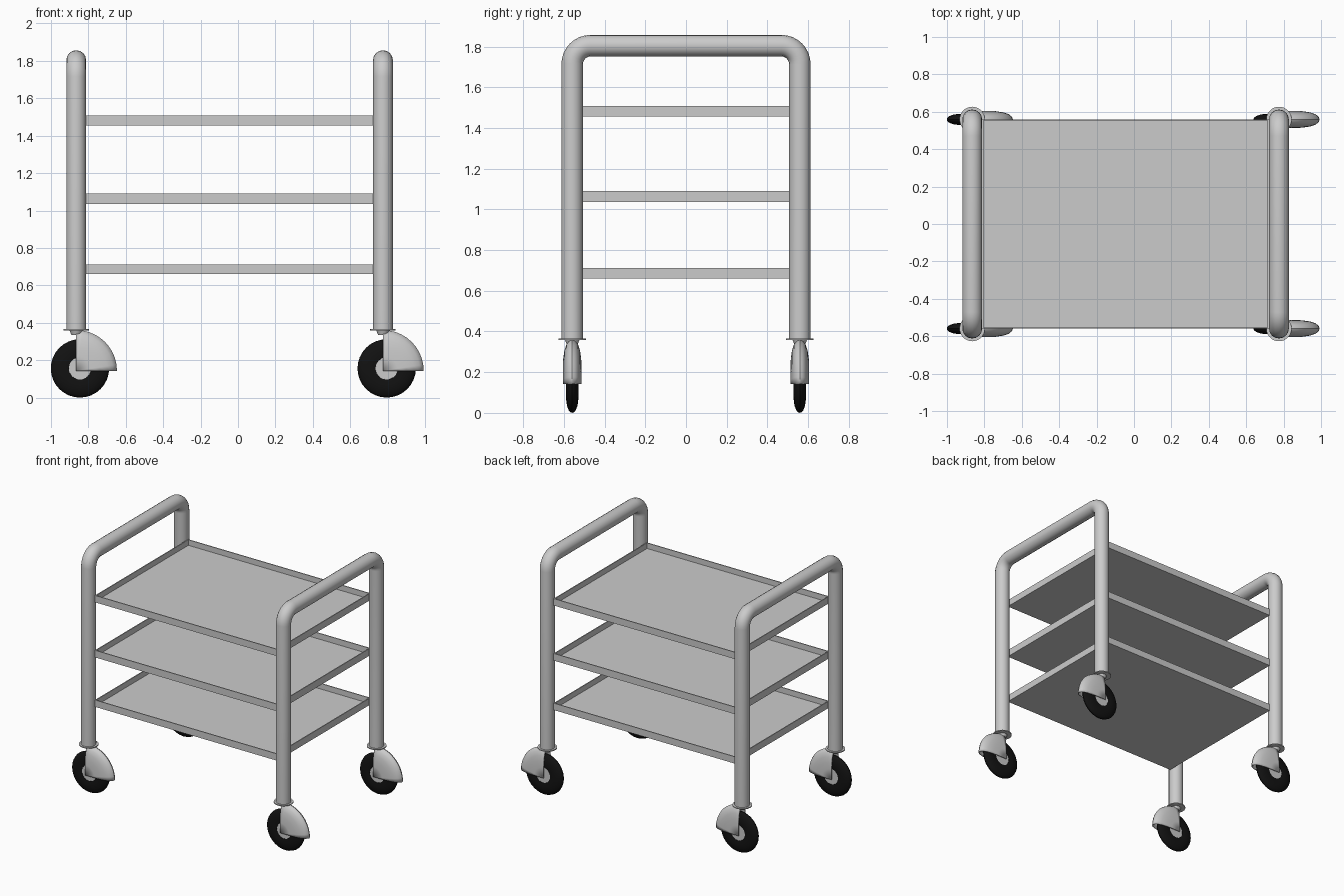
import bpy, bmesh, math

if "Cube" in bpy.data.objects:
    bpy.data.objects.remove(bpy.data.objects["Cube"])

POST_X = (-0.865, 0.775)
POST_Y = 0.559
TUBE_R = 0.053

black = bpy.data.materials.new("black_rubber")
black.diffuse_color = (0.006, 0.006, 0.006, 1)
black.use_nodes = True
black.node_tree.nodes["Principled BSDF"].inputs["Base Color"].default_value = black.diffuse_color


def finish(bm, name, loc, mat=None, smooth=True):
    bmesh.ops.remove_doubles(bm, verts=bm.verts, dist=1e-5)
    bmesh.ops.recalc_face_normals(bm, faces=bm.faces)
    me = bpy.data.meshes.new(name)
    bm.to_mesh(me)
    bm.free()
    ob = bpy.data.objects.new(name, me)
    ob.location = loc
    bpy.context.collection.objects.link(ob)
    if mat:
        me.materials.append(mat)
    if smooth:
        bpy.ops.object.select_all(action='DESELECT')
        ob.select_set(True)
        bpy.context.view_layer.objects.active = ob
        bpy.ops.object.shade_smooth_by_angle(angle=math.radians(35))
    return ob


def lathe_y(name, profile, loc, start=0.0, sweep=2 * math.pi, steps=32, mat=None):
    """Turn a (radius, y) profile around the y axis."""
    bm = bmesh.new()
    rings = []
    for i in range(steps + 1):
        a = start + sweep * i / steps
        rings.append([bm.verts.new((r * math.cos(a), y, r * math.sin(a))) for r, y in profile])
    for p, q in zip(rings, rings[1:]):
        for j in range(len(profile) - 1):
            bm.faces.new((p[j], p[j + 1], q[j + 1], q[j]))
    return finish(bm, name, loc, mat)


def disc(name, r1, r2, z0, z1, x, y):
    bm = bmesh.new()
    bmesh.ops.create_cone(bm, cap_ends=True, segments=28, radius1=r1, radius2=r2, depth=z1 - z0)
    return finish(bm, name, (x, y, (z0 + z1) / 2))


def mirrored(half):
    """Mirror a half profile in y, listed from the +y side towards y = 0."""
    return half + [(r, -y) for r, y in reversed(half) if y > 0]


def arch(name, x):
    """Bent tube forming two posts and a push handle."""
    top, bend = 1.804, 0.09
    pts = [(-POST_Y, 0.362)]
    for sign, a0 in ((-1, math.pi), (1, math.pi / 2)):
        for i in range(9):
            a = a0 - math.pi / 2 * i / 8
            pts.append((sign * (POST_Y - bend) + bend * math.cos(a), top - bend + bend * math.sin(a)))
    pts.append((POST_Y, 0.362))
    cu = bpy.data.curves.new(name, 'CURVE')
    cu.dimensions = '3D'
    cu.bevel_depth = TUBE_R
    cu.bevel_resolution = 6
    cu.use_fill_caps = True
    sp = cu.splines.new('POLY')
    sp.points.add(len(pts) - 1)
    for p, (y, z) in zip(sp.points, pts):
        p.co = (x, y, z, 1)
    ob = bpy.data.objects.new(name, cu)
    bpy.context.collection.objects.link(ob)
    bpy.ops.object.select_all(action='DESELECT')
    ob.select_set(True)
    bpy.context.view_layer.objects.active = ob
    bpy.ops.object.convert(target='MESH')
    bpy.ops.object.shade_smooth_by_angle(angle=math.radians(35))


def tray(name, z0, z1):
    """Shallow tray: box with its top inset and pushed down to a thin floor."""
    x0, x1, y = POST_X[0] + TUBE_R, POST_X[1] - TUBE_R, 0.56
    bm = bmesh.new()
    bmesh.ops.create_cube(bm, size=1)
    for v in bm.verts:
        v.co = (v.co.x * (x1 - x0), v.co.y * 2 * y, v.co.z * (z1 - z0))
    bm.normal_update()
    top = max(bm.faces, key=lambda f: f.calc_center_median().z)
    bmesh.ops.inset_region(bm, faces=[top], thickness=0.01)
    floor = bmesh.ops.extrude_face_region(bm, geom=[top])
    bmesh.ops.translate(bm, vec=(0, 0, -(z1 - z0 - 0.01)),
                        verts=[g for g in floor['geom'] if isinstance(g, bmesh.types.BMVert)])
    if top.is_valid:
        bmesh.ops.delete(bm, geom=[top], context='FACES_ONLY')
    finish(bm, name, ((x0 + x1) / 2, 0, (z0 + z1) / 2), smooth=False)


def caster(tag, x, y):
    # mounting flange and swivel neck
    disc("caster_flange_" + tag, 0.068, 0.068, 0.359, 0.366, x, y)
    disc("caster_neck_" + tag, 0.026, 0.036, 0.335, 0.360, x, y)
    # tyre and hub
    hub = (x + 0.02, y, 0.156)
    tyre = mirrored([(0.058, 0.018), (0.06, 0.026), (0.09, 0.03), (0.12, 0.026),
                     (0.142, 0.018), (0.153, 0.009), (0.156, 0)])
    lathe_y("tyre_" + tag, tyre, hub, mat=black)
    lathe_y("wheel_hub_" + tag, mirrored([(0, 0.024), (0.06, 0.024)]), hub)
    # quarter-round hollow fender
    shell = mirrored([(0, 0.043), (0.08, 0.043), (0.125, 0.041), (0.165, 0.035),
                      (0.195, 0.025), (0.21, 0.012), (0.215, 0)])
    fender = lathe_y("caster_fender_" + tag, shell, (x, y, 0.143), 0, math.pi / 2, 10)
    mod = fender.modifiers.new("thickness", 'SOLIDIFY')
    mod.thickness = 0.006
    mod.offset = 0
    

# end frames
arch("left_frame", POST_X[0])
arch("right_frame", POST_X[1])

# three shelves
for name, z0, z1 in (("lower_shelf", 0.66, 0.712), ("middle_shelf", 1.036, 1.09),
                     ("upper_shelf", 1.455, 1.507)):
    tray(name, z0, z1)

# four casters
for side, x in zip(("left", "right"), POST_X):
    for end, y in (("front", -POST_Y), ("back", POST_Y)):
        caster(end + "_" + side, x, y)
